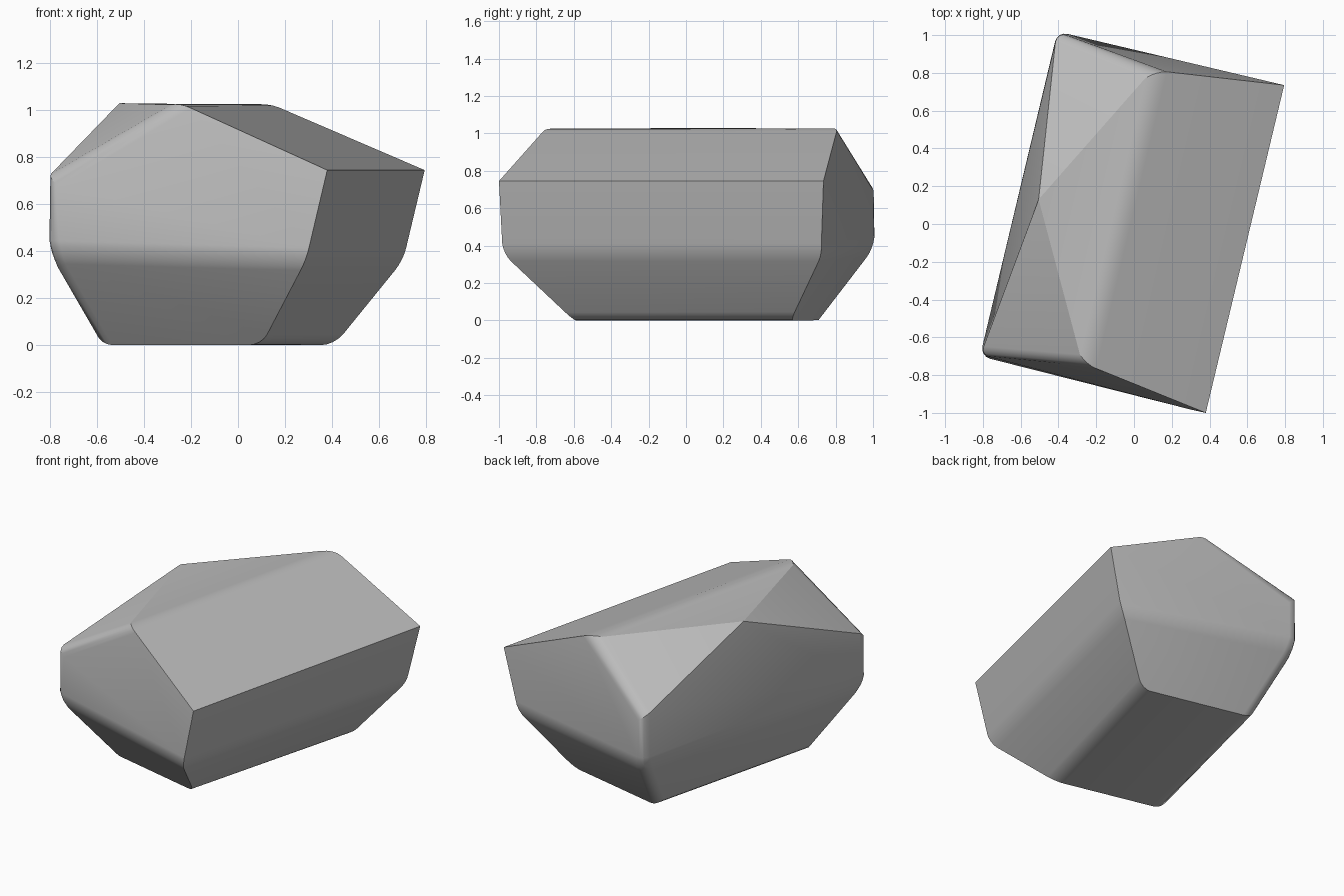
import bpy
import bmesh
import math

cube = bpy.data.objects.get("Cube")
if cube:
    bpy.data.objects.remove(cube, do_unlink=True)

# One plain stone colour
stone = bpy.data.materials.new("grey stone")
stone.use_nodes = True
colour = (0.5, 0.5, 0.5, 1)
stone.diffuse_color = colour
bsdf = stone.node_tree.nodes["Principled BSDF"]
bsdf.inputs["Base Color"].default_value = colour
bsdf.inputs["Roughness"].default_value = 0.9

# Rock corners: first letter front/back, second left/right of the drawing plane
corners = {
    # flat base
    "base_fl": (-0.59, -0.44, 0), "base_fr": (0.10, -0.60, 0),
    "base_br": (0.41, 0.56, 0), "base_bl": (-0.30, 0.72, 0),
    # belly
    "belly_fl": (-0.815, -0.70, 0.39), "belly_fr": (0.29, -0.98, 0.36),
    "belly_br": (0.705, 0.73, 0.36), "belly_bl": (-0.405, 1.02, 0.39),
    # shoulder
    "rim_fl": (-0.815, -0.70, 0.71), "rim_fr": (0.38, -1.00, 0.745),
    "rim_br": (0.795, 0.735, 0.745), "rim_bl": (-0.405, 1.02, 0.71),
    # triangular crown
    "top_f": (-0.25, -0.75, 1.035), "top_b": (0.12, 0.81, 1.035),
    "top_l": (-0.505, 0.13, 1.03),
}
facets = [
    "base_fl base_bl base_br base_fr",
    "base_fl base_fr belly_fr belly_fl",
    "base_fr base_br belly_br belly_fr",
    "base_br base_bl belly_bl belly_br",
    "base_bl base_fl belly_fl belly_bl",
    "belly_fl belly_fr rim_fr top_f rim_fl",
    "belly_fr belly_br rim_br rim_fr",
    "belly_br belly_bl rim_bl top_b rim_br",
    "belly_bl belly_fl rim_fl top_l rim_bl",
    "rim_fr rim_br top_b top_f",
    "top_f top_b top_l",
    "top_f top_l rim_fl",
    "top_b rim_bl top_l",
]
# Worn edges that are rounded; the others stay crisp
worn = [
    "base_fl belly_fl", "base_bl belly_bl", "belly_fl rim_fl", "belly_bl rim_bl",
    "base_fl base_bl", "base_fr base_br", "belly_fl belly_fr", "belly_fr belly_br",
    "belly_br belly_bl", "belly_bl belly_fl", "top_f top_b",
    "top_f rim_fl", "top_b rim_bl",
]

bm = bmesh.new()
verts = {name: bm.verts.new(co) for name, co in corners.items()}
for facet in facets:
    bm.faces.new([verts[n] for n in facet.split()])
bmesh.ops.recalc_face_normals(bm, faces=bm.faces)
edges = [bm.edges.get([verts[n] for n in pair.split()]) for pair in worn]
bmesh.ops.bevel(bm, geom=edges, offset=0.055, offset_type='OFFSET',
                segments=4, profile=0.5, affect='EDGES', clamp_overlap=True)

mesh = bpy.data.meshes.new("rock")
bm.to_mesh(mesh)
bm.free()
mesh.materials.append(stone)
rock = bpy.data.objects.new("rock", mesh)
bpy.context.collection.objects.link(rock)

# Smooth the worn edges, keep the crisp ones
bpy.ops.object.select_all(action='DESELECT')
rock.select_set(True)
bpy.context.view_layer.objects.active = rock
bpy.ops.object.shade_smooth_by_angle(angle=math.radians(25))
